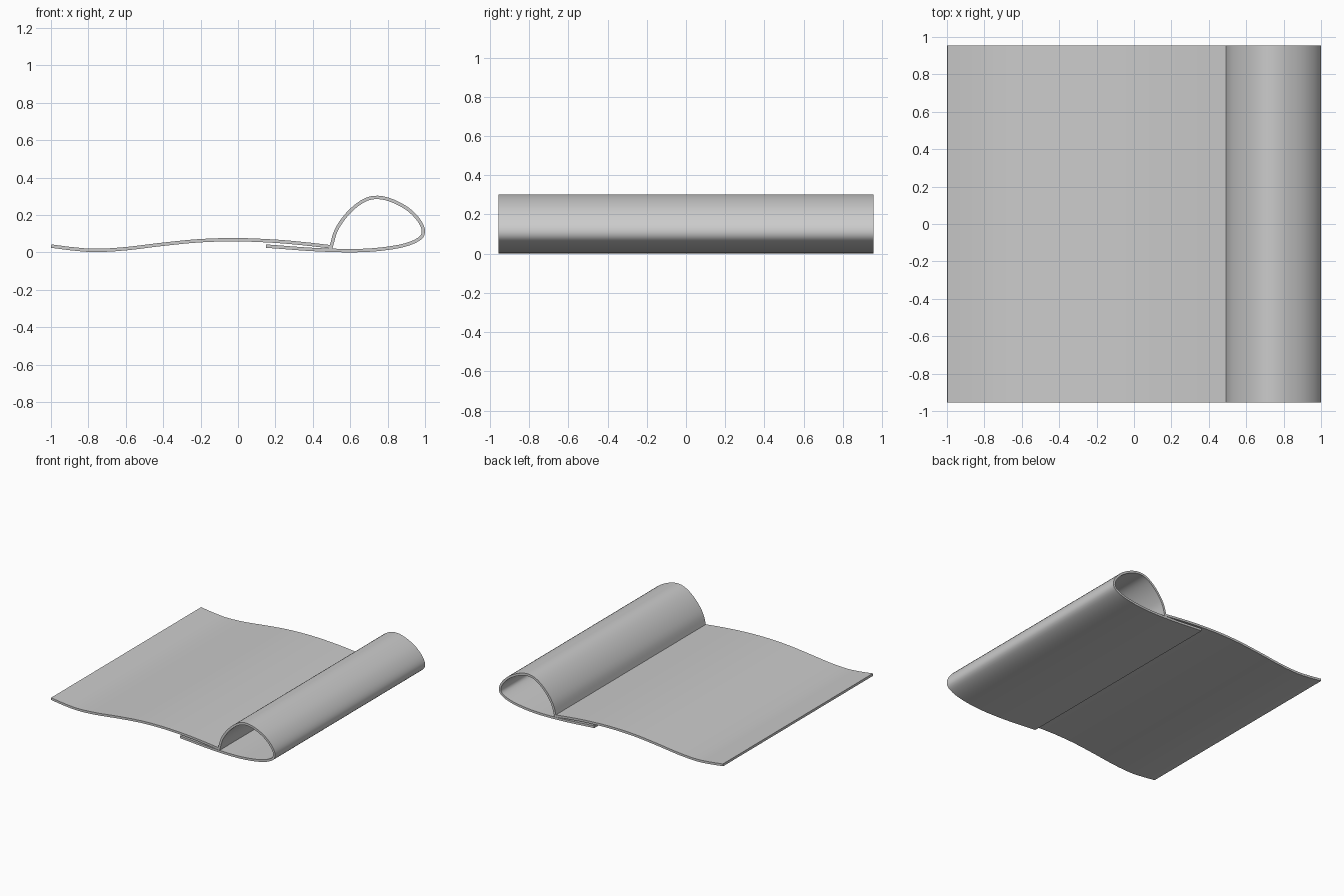
import bpy, bmesh
from mathutils import Vector

if "Cube" in bpy.data.objects:
    bpy.data.objects.remove(bpy.data.objects["Cube"])

HALF_LENGTH = 0.955
THICK = 0.018
STEPS = 4

# Centre line of the sheet (x, z): flat wavy part, then the rolled loop and tail
flat = [(-0.999, 0.036), (-0.88, 0.021), (-0.76, 0.013), (-0.6, 0.022), (-0.4, 0.046),
        (-0.2, 0.065), (0, 0.07), (0.2, 0.062), (0.36, 0.048), (0.498, 0.032)]
loop = [(0.498, 0.032), (0.526, 0.123), (0.585, 0.208), (0.66, 0.272), (0.73, 0.296),
        (0.81, 0.284), (0.905, 0.236), (0.97, 0.17), (0.991, 0.112), (0.962, 0.07),
        (0.86, 0.034), (0.675, 0.013), (0.435, 0.016), (0.15, 0.036)]


def smooth_path(points):
    """Catmull-Rom curve through the points."""
    p = [Vector(q) for q in points]
    p = [2 * p[0] - p[1]] + p + [2 * p[-1] - p[-2]]
    out = []
    for a, b, c, d in zip(p, p[1:], p[2:], p[3:]):
        for i in range(STEPS):
            t = i / STEPS
            out.append(0.5 * (2 * b + (c - a) * t + (2 * a - 5 * b + 4 * c - d) * t * t
                              + (3 * b - a - 3 * c + d) * t ** 3))
    return out + [p[-2]]


def offset(path, dist):
    """Mitred parallel copy of the path."""
    segs = [(b - a).normalized() for a, b in zip(path, path[1:])]
    out = []
    for i, q in enumerate(path):
        d0, d1 = segs[max(i - 1, 0)], segs[min(i, len(segs) - 1)]
        n0, n1 = Vector((-d0.y, d0.x)), Vector((-d1.y, d1.x))
        m = (n0 + n1).normalized()
        out.append(q + m * dist / m.dot(n0))
    return out


path = smooth_path(flat)[:-1] + smooth_path(loop)
upper, lower = offset(path, THICK / 2), offset(path, -THICK / 2)
floor = min(q.y for q in upper + lower)

# Rolled sheet: strip of quads across the thickness, extruded along y
bm = bmesh.new()
rows = [[bm.verts.new((q.x, -HALF_LENGTH, q.y - floor)) for q in side] for side in (upper, lower)]
top, bot = rows
for i in range(len(path) - 1):
    bm.faces.new((bot[i], bot[i + 1], top[i + 1], top[i]))
ext = bmesh.ops.extrude_face_region(bm, geom=bm.faces[:], use_keep_orig=True)
moved = [g for g in ext["geom"] if isinstance(g, bmesh.types.BMVert)]
bmesh.ops.translate(bm, verts=moved, vec=(0, 2 * HALF_LENGTH, 0))
bmesh.ops.recalc_face_normals(bm, faces=bm.faces[:])

mesh = bpy.data.meshes.new("rolled_sheet")
bm.to_mesh(mesh)
bm.free()
sheet = bpy.data.objects.new("rolled_sheet", mesh)
bpy.context.collection.objects.link(sheet)
bpy.context.view_layer.objects.active = sheet
sheet.select_set(True)
bpy.ops.object.shade_smooth_by_angle(angle=0.6)
